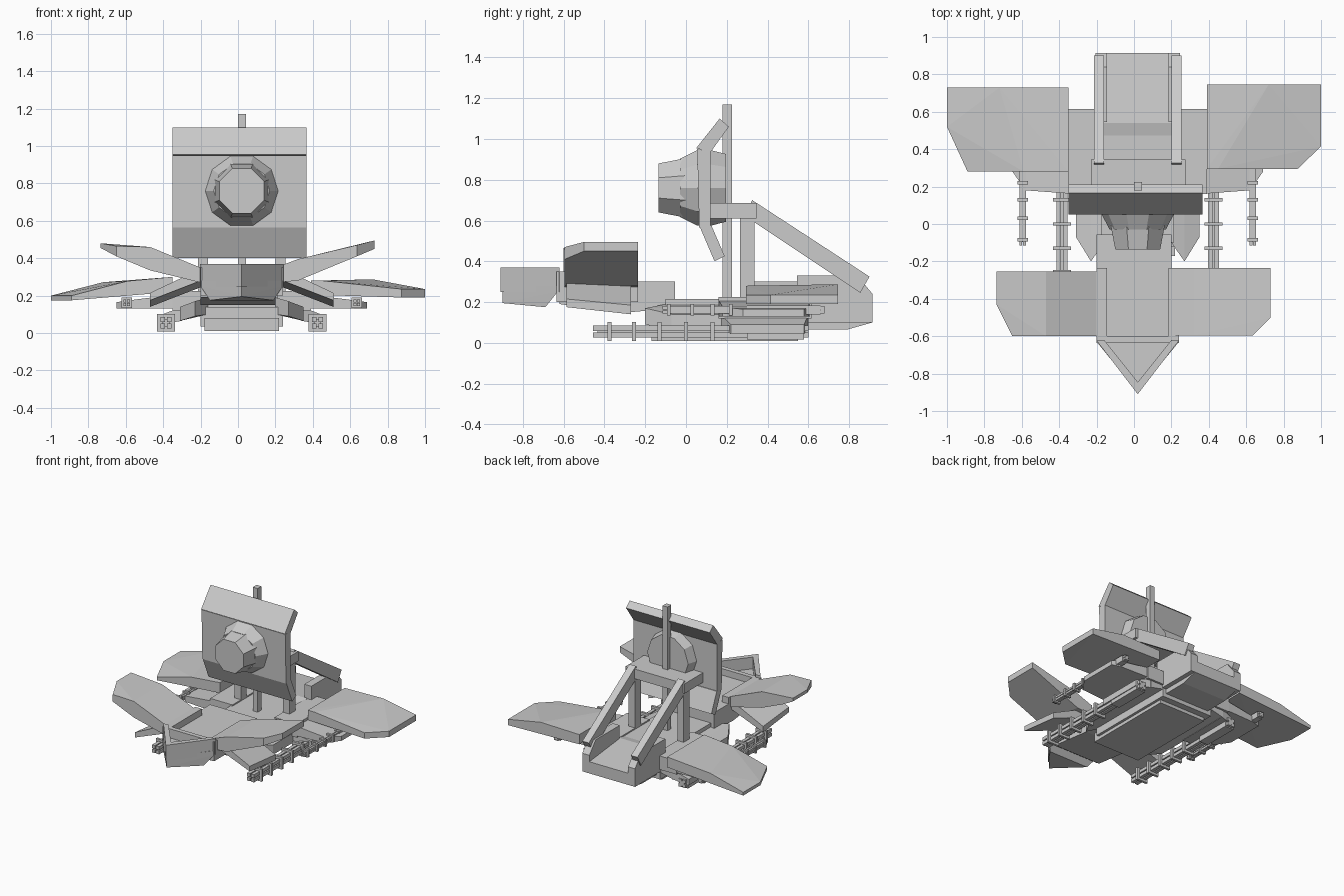
import bpy, bmesh, math

CX = 0.02  # plane the paired parts mirror about


def hull(name, pts):
    bm = bmesh.new()
    for p in pts:
        bm.verts.new(p)
    bmesh.ops.convex_hull(bm, input=bm.verts[:])
    loose = [v for v in bm.verts if not v.link_faces]
    bmesh.ops.delete(bm, geom=loose, context='VERTS')
    bmesh.ops.dissolve_limit(bm, angle_limit=0.01, verts=bm.verts[:], edges=bm.edges[:])
    bmesh.ops.recalc_face_normals(bm, faces=bm.faces[:])
    me = bpy.data.meshes.new(name)
    bm.to_mesh(me)
    bm.free()
    ob = bpy.data.objects.new(name, me)
    bpy.context.collection.objects.link(ob)
    return ob


def box(name, x, y, z):
    return hull(name, [(a, b, c) for a in x for b in y for c in z])


def side_prism(name, profile, x0, x1):
    """Extrude a convex (y, z) profile along x."""
    return hull(name, [(x, y, z) for x in (x0, x1) for y, z in profile])


def mx(s, x):
    return CX + s * (x - CX)


def wing(name, sections, s=1):
    """Span of sections: x, y front, y back, z bottom, z top."""
    return hull(name, [(mx(s, x), y, z) for x, y0, y1, z0, z1 in sections
                       for y in (y0, y1) for z in (z0, z1)])


# Hull and underside
box("belly_plate", (-0.18, 0.22), (-0.17, 0.55), (0.01, 0.08))
box("lower_hull", (-0.2, 0.24), (-0.12, 0.6), (0.035, 0.14))
box("upper_hull", (-0.175, 0.215), (-0.1, 0.6), (0.1, 0.215))
side_prism("neck", [(-0.62, 0.19), (-0.62, 0.30), (-0.055, 0.30),
                    (-0.055, 0.17), (-0.28, 0.15)], -0.2, 0.2)

# Rear tray
side_prism("rear_floor", [(0.45, 0.065), (0.79, 0.065), (0.79, 0.10), (0.915, 0.10),
                          (0.915, 0.19), (0.54, 0.23), (0.45, 0.21)], -0.17, 0.21)

# Nose: two plough walls and a tapered underbelly
tip = -0.91
for s in (1, -1):
    hull("nose_wall", [(mx(s, x), y, z) for z in (0.25, 0.37)
                       for x, y in ((0.243, -0.62), (0.2, -0.62),
                                    (0.02, -0.845), (0.02, tip))])
hull("nose_floor", [(x, y, z) for z in (0.25, 0.28)
                    for x, y in ((-0.2, -0.63), (0.24, -0.63), (0.02, tip + .01))]
     + [(-0.15, -0.69, 0.175), (0.19, -0.69, 0.175), (0.02, -0.9, 0.195)])
box("nose_bulkhead", (-0.2, 0.24), (-0.635, -0.6), (0.2, 0.35))

for s in (1, -1):
    # Rear frame supports
    xs = (mx(s, 0.2), mx(s, 0.255))
    side_prism("tray_wall", [(0.545, 0.10), (0.545, 0.33), (0.84, 0.33),
                             (0.915, 0.24), (0.915, 0.10)], mx(s, 0.185), mx(s, 0.245))
    side_prism("diagonal_strut", [(0.325, 0.70), (0.90, 0.325),
                                  (0.855, 0.245), (0.285, 0.625)], *xs)
    box("upright_post", xs, (0.265, 0.335), (0.18, 0.64))
    # Side pods joining the rear wings
    box("side_pod", (mx(s, 0.2), mx(s, 0.39)), (0.16, 0.615), (0.12, 0.225))
    # Lower front wing, lower towards the back
    hull("lower_front_wing", [
        (mx(s, x), y, z) for x, dz in ((0.2, 0.12), (0.32, 0.09), (0.51, 0.0))
        for y, z in ((-0.585, 0.175 + dz), (-0.585, 0.215 + dz),
                     (-0.27, 0.14 + dz), (-0.27, 0.185 + dz))])
    box("front_wing_root", (mx(s, 0.185), mx(s, 0.24)), (-0.6, -0.235), (0.2, 0.35))
    # Fins that carry the guns
    wing("inner_fin", [(0.2, -0.1, 0.6, 0.10, 0.19), (0.27, -0.2, 0.6, 0.09, 0.17),
                       (0.35, -0.07, 0.6, 0.065, 0.14)], s)
    wing("outer_fin", [(0.34, 0.17, 0.6, 0.065, 0.14), (0.47, 0.22, 0.58, 0.045, 0.09)], s)
    wing("upper_fin", [(0.35, 0.16, 0.61, 0.13, 0.21), (0.62, 0.18, 0.6, 0.13, 0.175),
                       (0.69, 0.28, 0.58, 0.13, 0.165)], s)

    # Four-barrel guns with square collars
    for label, x, z, half, y0, y1, collars in (
            ("large_gun", 0.425, 0.055, 0.047, -0.455, 0.6, (-0.375, -0.255, -0.13, 0.0, 0.13)),
            ("small_gun", 0.635, 0.162, 0.028, -0.115, 0.68, (-0.085, 0.03, 0.13, 0.22))):
        gx, off, r = mx(s, x), half * 0.36, half * 0.27
        for i in (-1, 1):
            for j in (-1, 1):
                a, b = gx + i * off, z + j * off
                box(label + "_barrel", (a - r, a + r), (y0, y1), (b - r, b + r))
        c = half * 0.4
        box(label + "_core", (gx - c, gx + c), (y0 + 0.02, y1), (z - c, z + c))
        for y in collars:
            box(label + "_collar", (gx - half, gx + half), (y - 0.009, y + 0.009),
                (z - half, z + half))
        k = half * 0.8
        box(label + "_body", (gx - k, gx + k), (0.3, y1 - 0.02), (z - k, z + k))

# Rear wings with a diagonal crease, drooping a little more on the left
hull("rear_wing_right", [(0.39, y, z) for y in (0.295, 0.745) for z in (0.205, 0.28)]
     + [(0.72, 0.745, 0.205), (0.72, 0.745, 0.287), (0.45, 0.295, 0.28)]
     + [(x, y, z) for x, y in ((0.875, 0.295), (1.0, 0.415), (1.0, 0.745))
        for z in (0.19, 0.235)])
hull("rear_wing_left", [(-0.35, y, z) for y in (0.28, 0.73) for z in (0.22, 0.3)]
     + [(-0.72, 0.73, 0.2), (-0.72, 0.73, 0.272), (-0.59, 0.28, 0.278)]
     + [(x, y, z) for x, y in ((-0.89, 0.28), (-1.0, 0.52), (-1.0, 0.73))
        for z in (0.175, 0.2)])

# Upper front wings
wing("front_wing_right", [(0.2, -0.595, -0.235, 0.27, 0.35), (0.32, -0.595, -0.235, 0.28, 0.395),
                          (0.635, -0.595, -0.235, 0.41, 0.47), (0.73, -0.5, -0.235, 0.45, 0.495)])
wing("front_wing_left", [(-0.2, -0.6, -0.255, 0.27, 0.35), (-0.47, -0.6, -0.255, 0.335, 0.46),
                         (-0.65, -0.6, -0.255, 0.41, 0.465), (-0.735, -0.43, -0.255, 0.455, 0.48)])

# Mast and crossbeam
box("mast", (0.0, 0.042), (0.18, 0.225), (0.18, 1.17))
box("crossbeam", (-0.23, 0.275), (0.1, 0.345), (0.61, 0.685))

# Folded shield panel
for part, prof in (("middle", [(0.055, 0.95), (0.12, 0.94), (0.12, 0.565), (0.065, 0.565)]),
                   ("top", [(0.05, 0.955), (0.165, 1.1), (0.21, 1.06), (0.12, 0.935)]),
                   ("bottom", [(0.065, 0.575), (0.14, 0.4), (0.19, 0.425), (0.125, 0.575)])):
    side_prism("shield_" + part, prof, -0.35, 0.365)


# Faceted emitter on the shield
def frustum(name, n, rings, cz=0.76):
    hull(name, [(CX + r * math.sin(2 * math.pi * (i + 0.5) / n), y,
                 cz + r * math.cos(2 * math.pi * (i + 0.5) / n))
                for y, r in rings for i in range(n)])


frustum("emitter_housing", 10, ((-0.03, 0.15), (0.055, 0.195), (0.12, 0.195), (0.195, 0.175)))
frustum("emitter_lens", 8, ((-0.135, 0.13), (0.0, 0.158)))
